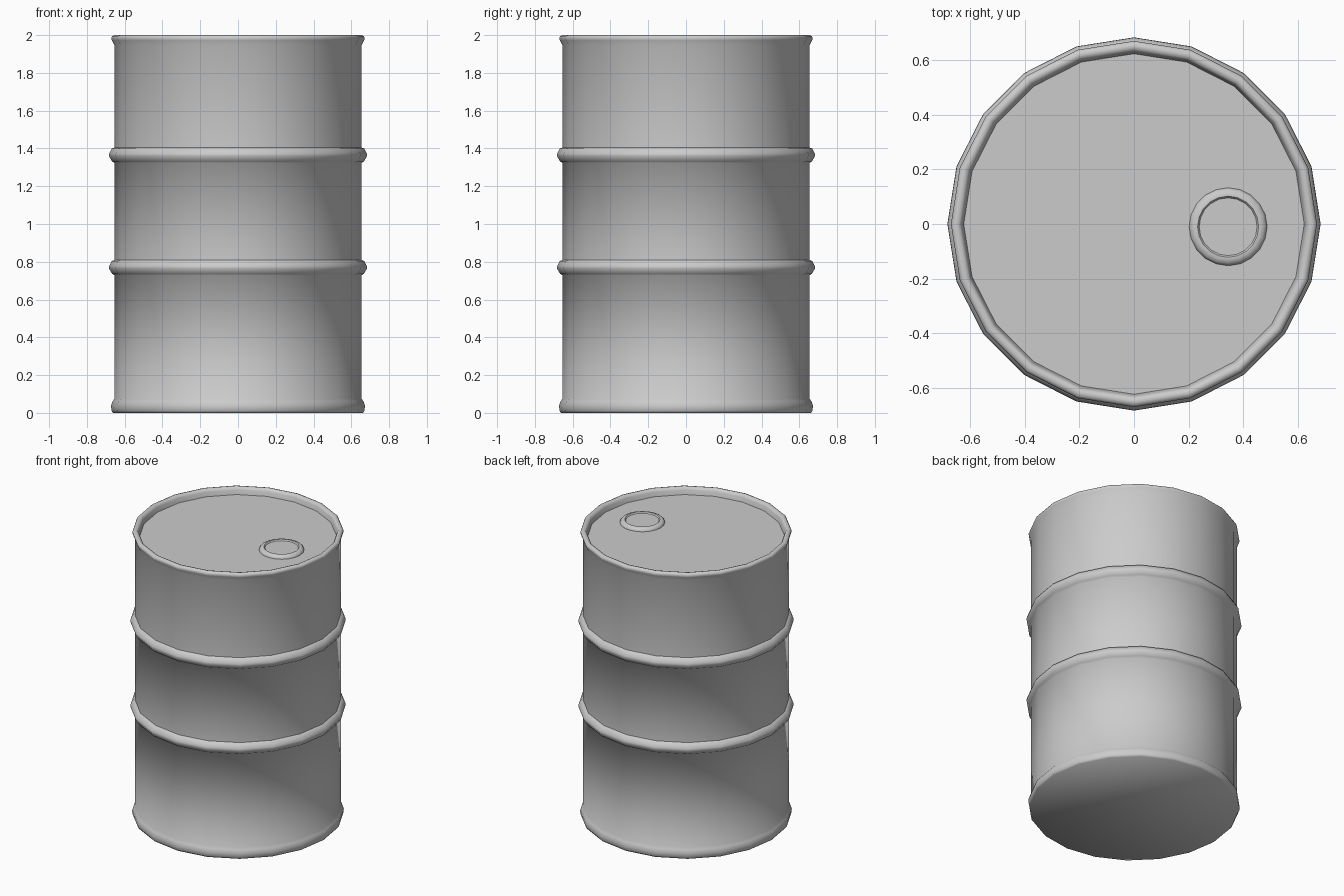
import bpy, bmesh, math

if "Cube" in bpy.data.objects:
    bpy.data.objects.remove(bpy.data.objects["Cube"])


def lathe(name, profile, sides, center=(0, 0), angle=40):
    """Revolve an (r, z) profile around z; both ends are capped with flat faces."""
    bm = bmesh.new()
    rings = []
    for r, z in profile:
        rings.append([bm.verts.new((r * math.cos(2 * math.pi * i / sides),
                                    r * math.sin(2 * math.pi * i / sides), z))
                      for i in range(sides)])
    for a, b in zip(rings, rings[1:]):
        for i in range(sides):
            j = (i + 1) % sides
            bm.faces.new((a[i], a[j], b[j], b[i]))
    bm.faces.new(rings[0][::-1])
    bm.faces.new(rings[-1])
    bmesh.ops.recalc_face_normals(bm, faces=bm.faces)
    mesh = bpy.data.meshes.new(name)
    bm.to_mesh(mesh)
    bm.free()
    obj = bpy.data.objects.new(name, mesh)
    obj.location = (center[0], center[1], 0)
    bpy.context.collection.objects.link(obj)
    bpy.ops.object.select_all(action='DESELECT')
    obj.select_set(True)
    bpy.context.view_layer.objects.active = obj
    bpy.ops.object.shade_smooth_by_angle(angle=math.radians(angle))
    return obj


BODY = 0.654


def hoop(z):
    """Rolled rib around the wall, centred on height z."""
    return [(BODY, z - 0.042), (0.666, z - 0.034), (0.684, z - 0.005),
            (0.682, z + 0.008), (0.669, z + 0.034), (BODY, z + 0.04)]


# Drum shell: flared base, two ribs, rolled top rim and recessed lid
profile = [(0.662, 0.0), (0.67, 0.012), (0.672, 0.038), (0.664, 0.062), (BODY, 0.075)]
profile += hoop(0.77) + hoop(1.365)
profile += [(BODY, 1.945), (0.668, 1.972), (0.671, 1.985), (0.665, 1.996),
            (0.652, 2.0), (0.638, 1.996), (0.631, 1.982), (0.624, 1.952)]
lathe("drum_body", profile, 20, angle=60)

# Filler cap: raised collar with a shallow sunken disc
cap = [(0.143, 1.945), (0.143, 1.957), (0.135, 1.968), (0.122, 1.974),
       (0.112, 1.974), (0.106, 1.966)]
lathe("filler_cap", cap, 20, center=(0.345, -0.01))
